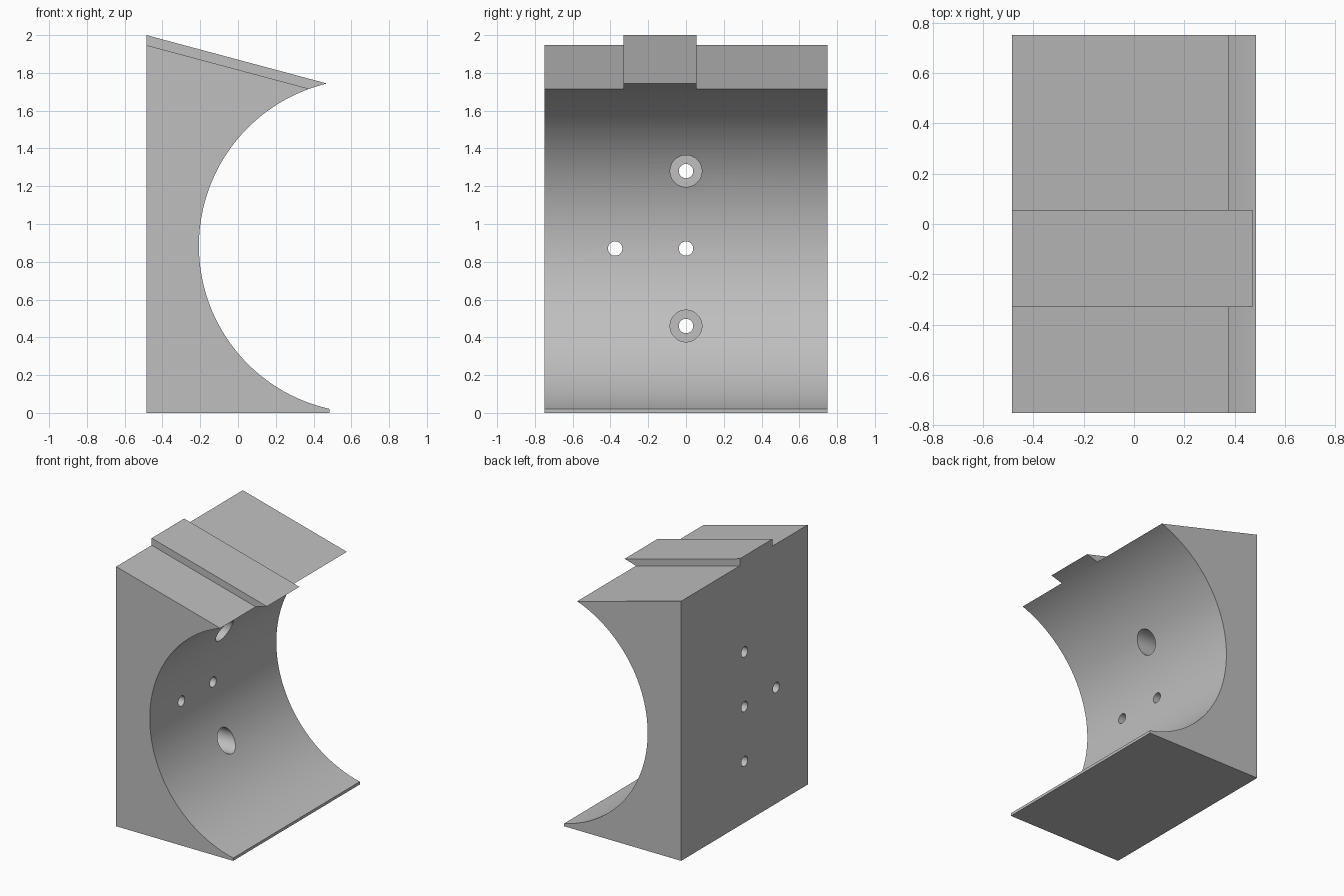
import bpy, bmesh, math

if "Cube" in bpy.data.objects:
    bpy.data.objects.remove(bpy.data.objects["Cube"])

X0, X1, HALF_Y = -0.485, 0.485, 0.75      # back plane, front lip, half width
CX, CZ, R = 0.677, 0.884, 0.884           # axis and radius of the cradle
SLOPE = -0.268                            # roof falls at 15 degrees

grey = bpy.data.materials.new("plain grey")
grey.diffuse_color = (0.52, 0.52, 0.52, 1)
grey.use_nodes = True
grey.node_tree.nodes["Principled BSDF"].inputs["Base Color"].default_value = grey.diffuse_color


def prism(name, profile, y0, y1):
    """Extrude an (x, z) profile from y0 to y1."""
    bm = bmesh.new()
    face = bm.faces.new([bm.verts.new((x, y0, z)) for x, z in profile])
    ext = bmesh.ops.extrude_face_region(bm, geom=[face])["geom"]
    bmesh.ops.translate(bm, vec=(0, y1 - y0, 0),
                        verts=[v for v in ext if isinstance(v, bmesh.types.BMVert)])
    bmesh.ops.recalc_face_normals(bm, faces=bm.faces)
    mesh = bpy.data.meshes.new(name)
    bm.to_mesh(mesh)
    bm.free()
    obj = bpy.data.objects.new(name, mesh)
    bpy.context.collection.objects.link(obj)
    mesh.materials.append(grey)
    return obj


def bore(name, y, z, radius, x0, x1):
    """Cylindrical cutter along x."""
    bpy.ops.mesh.primitive_cylinder_add(vertices=48, radius=radius, depth=x1 - x0,
                                        location=((x0 + x1) / 2, y, z),
                                        rotation=(0, math.pi / 2, 0))
    obj = bpy.context.object
    obj.name = name
    obj.data.materials.append(grey)
    return obj


def cut(target, cutter):
    mod = target.modifiers.new("cut", "BOOLEAN")
    mod.operation, mod.solver, mod.object = "DIFFERENCE", "EXACT", cutter
    bpy.context.view_layer.objects.active = target
    bpy.ops.object.modifier_apply(modifier=mod.name)
    bpy.data.objects.remove(cutter)


# Block with the round cradle and the sloping roof
tip_x = 0.471
tip_z = 2 + SLOPE * (tip_x - X0)
a0 = math.atan2(tip_z - CZ, tip_x - CX)
a1 = 2 * math.pi - math.acos((X1 - CX) / R)
N = 72
arc = [(CX + R * math.cos(a0 + (a1 - a0) * i / N),
        CZ + R * math.sin(a0 + (a1 - a0) * i / N)) for i in range(N + 1)]
block = prism("cradle_block", [(X0, 0), (X0, 2)] + arc + [(X1, 0)], -HALF_Y, HALF_Y)

# Lower the roof on both sides, leaving the raised rib
xa, xb, low = X0 - 0.1, 0.7, 1.947
step = [(xa, low + SLOPE * (xa - X0)), (xb, low + SLOPE * (xb - X0)), (xb, 2.3), (xa, 2.3)]
for y0, y1 in ((-0.9, -0.33), (0.055, 0.9)):
    cut(block, prism("roof_step_cutter", step, y0, y1))

# Through holes, and counterbores on the upper and lower ones
for y, z in ((0, 1.28), (0, 0.87), (0, 0.46), (-0.375, 0.87)):
    cut(block, bore("hole_cutter", y, z, 0.038, -0.7, 0.4))
for z in (1.28, 0.46):
    cut(block, bore("counterbore_cutter", 0, z, 0.084, -0.33, 0.4))

# Smooth the round surfaces, keep the edges sharp
bpy.ops.object.select_all(action="DESELECT")
block.select_set(True)
bpy.context.view_layer.objects.active = block
bpy.ops.object.shade_smooth_by_angle(angle=math.radians(25))
